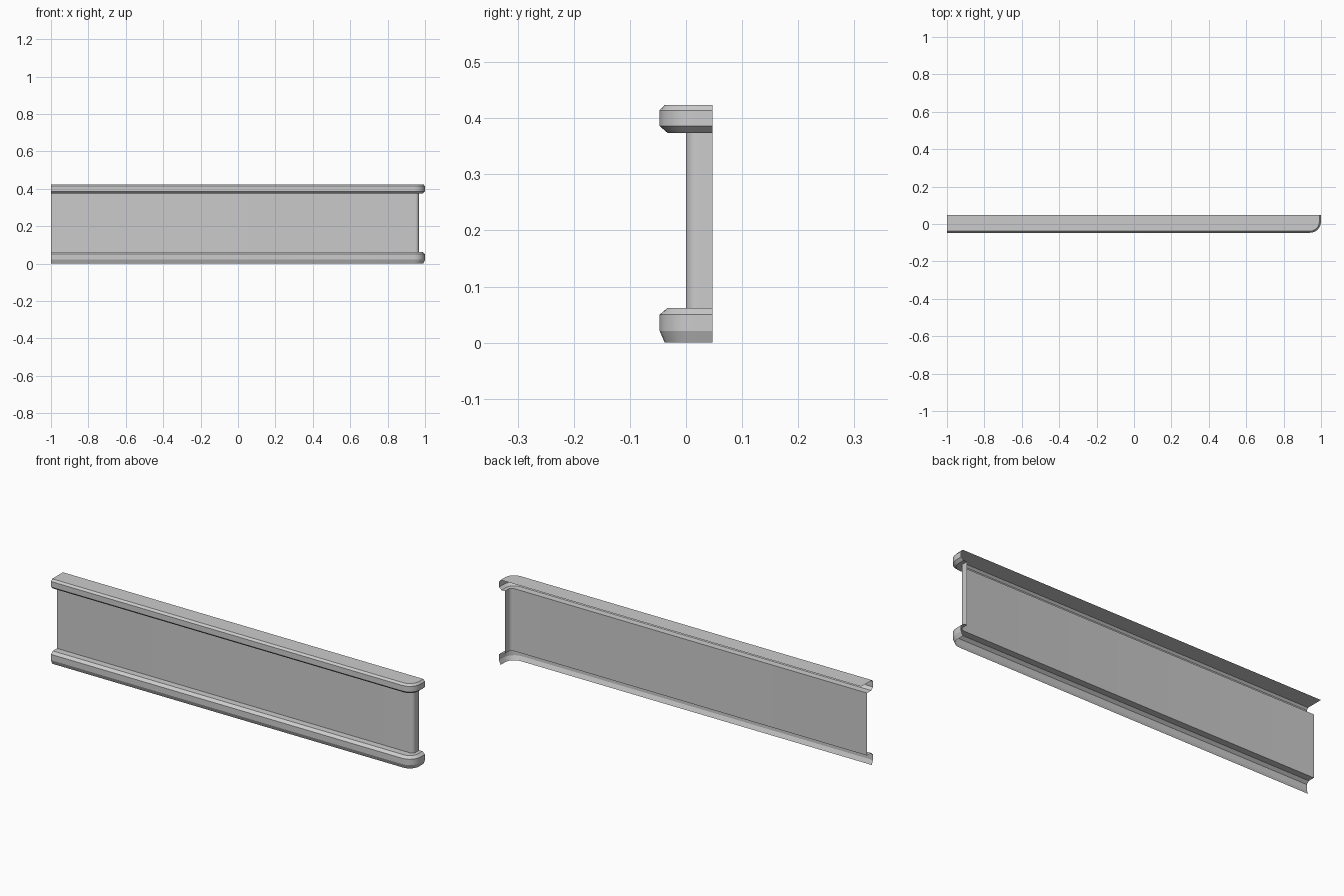
import bpy
import bmesh
from math import sin, cos, pi, radians

if "Cube" in bpy.data.objects:
    bpy.data.objects.remove(bpy.data.objects["Cube"], do_unlink=True)

grey = bpy.data.materials.new("plain grey")
grey.use_nodes = True
colour = (0.6, 0.6, 0.6, 1)
grey.diffuse_color = colour
grey.node_tree.nodes["Principled BSDF"].inputs["Base Color"].default_value = colour

LEFT, BACK, STEPS = -1.0, 0.047, 6


def path(end_x, front_y, radius, z):
    """Straight run along the front that turns round the right-hand corner."""
    cx, cy = end_x - radius, front_y + radius
    arc = [(cx + radius * sin(a), cy - radius * cos(a), z)
           for a in (i * pi / 2 / STEPS for i in range(STEPS + 1))]
    return [(LEFT, front_y, z)] + arc + [(end_x, BACK, z)]


def rail_path(inset, z):
    return path(1.0 - inset, -0.047 + inset, 0.06 - inset, z)


def wall_path(z):
    return path(0.968, 0.0, 0.02, z)


def shell(name, rows, cap=False):
    """Skin a stack of paths, with an optional flat lid on the last one."""
    bm = bmesh.new()
    grid = [[bm.verts.new(p) for p in row] for row in rows]
    for low, high in zip(grid, grid[1:]):
        for i in range(len(low) - 1):
            bm.faces.new((low[i], low[i + 1], high[i + 1], high[i]))
    if cap:
        corner = bm.verts.new((LEFT, BACK, rows[-1][0][2]))
        bm.faces.new(grid[-1] + [corner])
    mesh = bpy.data.meshes.new(name)
    bm.to_mesh(mesh)
    bm.free()
    mesh.materials.append(grey)
    obj = bpy.data.objects.new(name, mesh)
    bpy.context.collection.objects.link(obj)
    bpy.ops.object.select_all(action='DESELECT')
    obj.select_set(True)
    bpy.context.view_layer.objects.active = obj
    bpy.ops.object.shade_smooth_by_angle(angle=radians(20))
    return obj


# Lower moulding: open underneath, ledge running back to the wall
shell("bottom_rail", [rail_path(0.009, 0.0), rail_path(0, 0.021),
                      rail_path(0, 0.05), rail_path(0.014, 0.062),
                      wall_path(0.062)])

# Thin upright panel
shell("wall_panel", [wall_path(0.062), wall_path(0.374)])

# Upper moulding with a flat lid
shell("top_rail", [wall_path(0.374), rail_path(0.014, 0.374),
                   rail_path(0, 0.386), rail_path(0, 0.414),
                   rail_path(0.009, 0.424)], cap=True)
